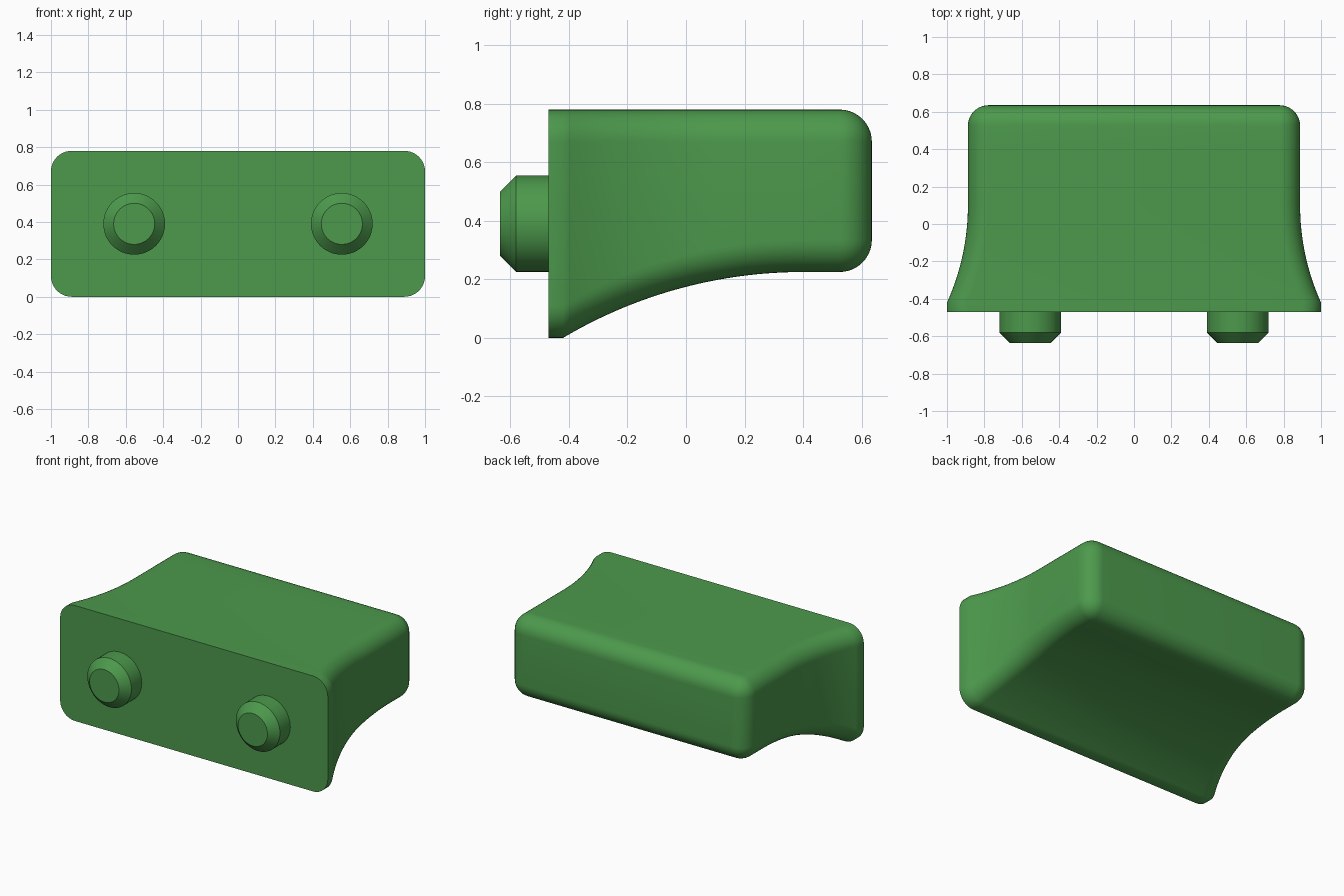
import bpy, bmesh, math

if "Cube" in bpy.data.objects:
    bpy.data.objects.remove(bpy.data.objects["Cube"])

green = bpy.data.materials.new("green")
green.diffuse_color = (0.073, 0.319, 0.073, 1)
green.use_nodes = True
green.node_tree.nodes["Principled BSDF"].inputs["Base Color"].default_value = green.diffuse_color

FRONT, BACK, LIP, TOP, R = -0.47, 0.635, -0.42, 0.78, 0.11


def flare(y, rise, end):
    """Outward offset of a concave arc, tangent at y = end and reaching rise at the lip."""
    d = end - max(y, LIP)
    if d <= 0:
        return 0.0
    span = end - LIP
    radius = (span ** 2 + rise ** 2) / (2 * rise)
    return radius - math.sqrt(radius ** 2 - d ** 2)


def section(y, inset, n=10):
    """Rounded rectangle across the body at depth y."""
    w = 0.888 + flare(y, 0.112, 0.10) - inset
    lo = 0.225 - flare(y, 0.225, 0.40) + inset
    hi = TOP - inset
    r = R - inset
    pts = []
    for k, (cx, cz) in enumerate([(w - r, hi - r), (r - w, hi - r), (r - w, lo + r), (w - r, lo + r)]):
        for i in range(n + 1):
            a = math.pi / 2 * (k + i / n)
            pts.append((cx + r * math.cos(a), y, cz + r * math.sin(a)))
    return pts


def finish(name, bm):
    bmesh.ops.remove_doubles(bm, verts=bm.verts, dist=0.0005)
    bmesh.ops.recalc_face_normals(bm, faces=bm.faces)
    me = bpy.data.meshes.new(name)
    bm.to_mesh(me)
    bm.free()
    me.materials.append(green)
    ob = bpy.data.objects.new(name, me)
    bpy.context.collection.objects.link(ob)
    bpy.ops.object.select_all(action='DESELECT')
    ob.select_set(True)
    bpy.context.view_layer.objects.active = ob
    bpy.ops.object.shade_smooth_by_angle(angle=math.radians(38))


def loft(name, rings):
    bm = bmesh.new()
    rows = [[bm.verts.new(p) for p in ring] for ring in rings]
    n = len(rows[0])
    for a, b in zip(rows, rows[1:]):
        for i in range(n):
            j = (i + 1) % n
            bm.faces.new((a[i], a[j], b[j], b[i]))
    bm.faces.new(rows[0])
    bm.faces.new(rows[-1])
    finish(name, bm)


# Body: straight lip, flared neck, straight block, rounded back
stations = [(FRONT, 0.0)]
stations += [(LIP + (0.40 - LIP) * i / 32, 0.0) for i in range(33)]
for i in range(11):
    a = math.pi / 2 * i / 10
    stations.append((BACK - R + R * math.sin(a), R * (1 - math.cos(a))))
loft("body", [section(y, inset) for y, inset in stations])

# Chamfered pegs on the front face
for side, x in (("left", -0.555), ("right", 0.555)):
    rings = []
    for y, r in ((FRONT + 0.01, 0.165), (-0.58, 0.165), (-0.635, 0.11)):
        rings.append([(x + r * math.cos(t * math.tau / 48), y, 0.39 + r * math.sin(t * math.tau / 48))
                      for t in range(48)])
    loft(side + "_peg", rings)
